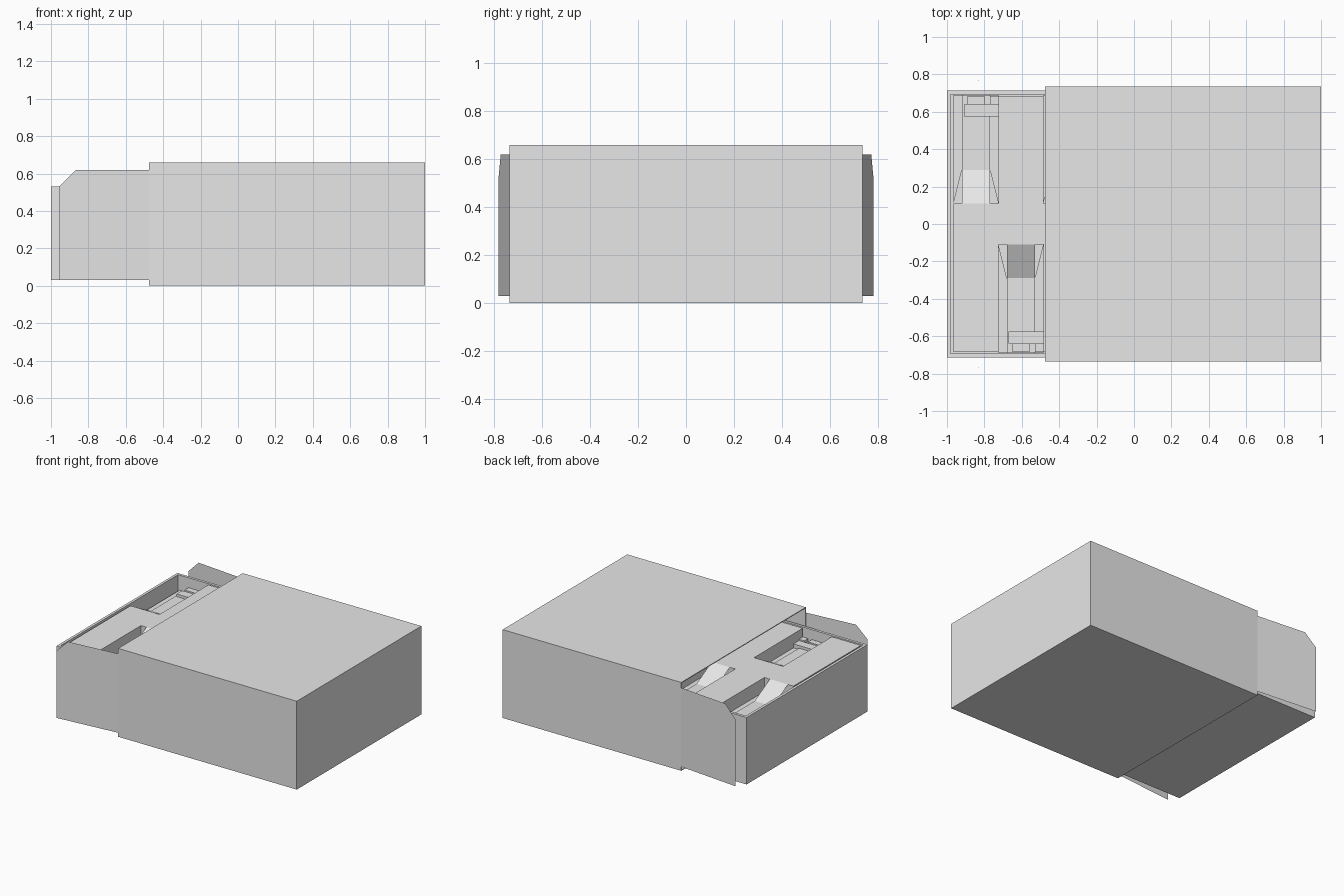
import bpy
import bmesh

cube = bpy.data.objects.get("Cube")
if cube:
    bpy.data.objects.remove(cube, do_unlink=True)

card = bpy.data.materials.new("light_grey_card")
card.use_nodes = True
GREY = (0.8, 0.8, 0.8, 1)
card.diffuse_color = GREY
card.node_tree.nodes["Principled BSDF"].inputs["Base Color"].default_value = GREY


def finish(name, bm):
    mesh = bpy.data.meshes.new(name)
    bm.to_mesh(mesh)
    bm.free()
    mesh.materials.append(card)
    obj = bpy.data.objects.new(name, mesh)
    bpy.context.collection.objects.link(obj)
    return obj


def add_box(bm, x0, x1, y0, y1, z0, z1):
    """Add an axis-aligned box and return its faces."""
    y0, y1 = min(y0, y1), max(y0, y1)
    verts = bmesh.ops.create_cube(bm, size=1)["verts"]
    for v in verts:
        v.co = (x1 if v.co.x > 0 else x0,
                y1 if v.co.y > 0 else y0,
                z1 if v.co.z > 0 else z0)
    return list({f for v in verts for f in v.link_faces})


def add_face(bm, points):
    """Add one flat sheet, wound so that it faces up where it can."""
    face = bm.faces.new([bm.verts.new(p) for p in points])
    face.normal_update()
    if face.normal.z < -0.01:
        face.normal_flip()
    return face


def open_box(name, size, open_side, thickness):
    """Box shell with one side removed and walls thickened inward."""
    bm = bmesh.new()
    faces = add_box(bm, *size)
    bm.normal_update()
    gone = [f for f in faces if f.normal.dot(open_side) > 0.9]
    bmesh.ops.delete(bm, geom=gone, context="FACES")
    obj = finish(name, bm)
    wall = obj.modifiers.new("wall", "SOLIDIFY")
    wall.thickness = thickness
    wall.offset = -1
    wall.use_even_offset = True
    return obj


# Outer sleeve, open at the end the tray slides out of
open_box("sleeve", (-0.475, 1.0, -0.735, 0.735, 0.0, 0.66), (-1, 0, 0), 0.006)

# Sliding tray, open at the top
open_box("tray", (-1.0, 0.985, -0.713, 0.713, 0.03, 0.53), (0, 0, 1), 0.02)

# Side flaps of the sleeve, splayed slightly outward
FLAP = [(-0.475, 0.735, 0.03), (-0.955, 0.78, 0.03), (-0.955, 0.78, 0.53),
        (-0.865, 0.7716, 0.62), (-0.475, 0.735, 0.62)]
for s, name in ((1, "back_flap"), (-1, "front_flap")):
    bm = bmesh.new()
    pts = [(x, s * y, z) for x, y, z in FLAP]
    bm.faces.new([bm.verts.new(p) for p in (pts[::-1] if s > 0 else pts)])
    bm.normal_update()
    if bm.faces[0:1][0].normal.y * s < 0 if hasattr(bm.faces, "ensure_lookup_table") and not bm.faces.ensure_lookup_table() else False:
        bm.faces[0].normal_flip()
    finish(name, bm)

# Insert: centre bridge, with fingers alternating front and back
TOP, FLOOR, LOW, SIDE = 0.525, 0.05, 0.43, 0.42
PITCH, START, COUNT = 0.24, -0.965, 8
panel = bmesh.new()
tongues = bmesh.new()
tabs = bmesh.new()
add_box(panel, START, START + PITCH * COUNT, -0.11, 0.11, FLOOR, TOP)
for i in range(COUNT):
    s = 1 if i % 2 == 0 else -1
    x0 = START + PITCH * i
    x1 = x0 + PITCH
    a, b = x0 + 0.045, x1 - 0.045
    add_box(panel, x0, x1, -s * 0.11, -s * 0.685, FLOOR, TOP)
    # Tongue: a ramp down to a flat rest
    add_face(tongues, [(a, s * 0.11, TOP), (b, s * 0.11, TOP),
                       (b, s * 0.29, LOW), (a, s * 0.29, LOW)])
    add_face(tongues, [(a, s * 0.29, LOW), (b, s * 0.29, LOW),
                       (b, s * 0.69, LOW), (a, s * 0.69, LOW)])
    # Side ledges with tapered slits next to the ramp
    for outer, inner in ((x0, a), (x1, b)):
        add_face(tongues, [(outer, s * 0.11, SIDE), (inner, s * 0.29, SIDE),
                           (inner, s * 0.69, SIDE), (outer, s * 0.69, SIDE)])
    # Stepped tabs at the outer end of the slot
    add_box(tabs, x0 + 0.055, x1, s * 0.575, s * 0.64, SIDE, 0.45)
    add_box(tabs, x0 + 0.075, x0 + 0.165, s * 0.64, s * 0.685, SIDE, 0.46)
    add_box(tabs, x0 + 0.195, x1, s * 0.64, s * 0.685, SIDE, 0.46)
finish("insert_panel", panel)
finish("insert_tongues", tongues)
finish("insert_tabs", tabs)
